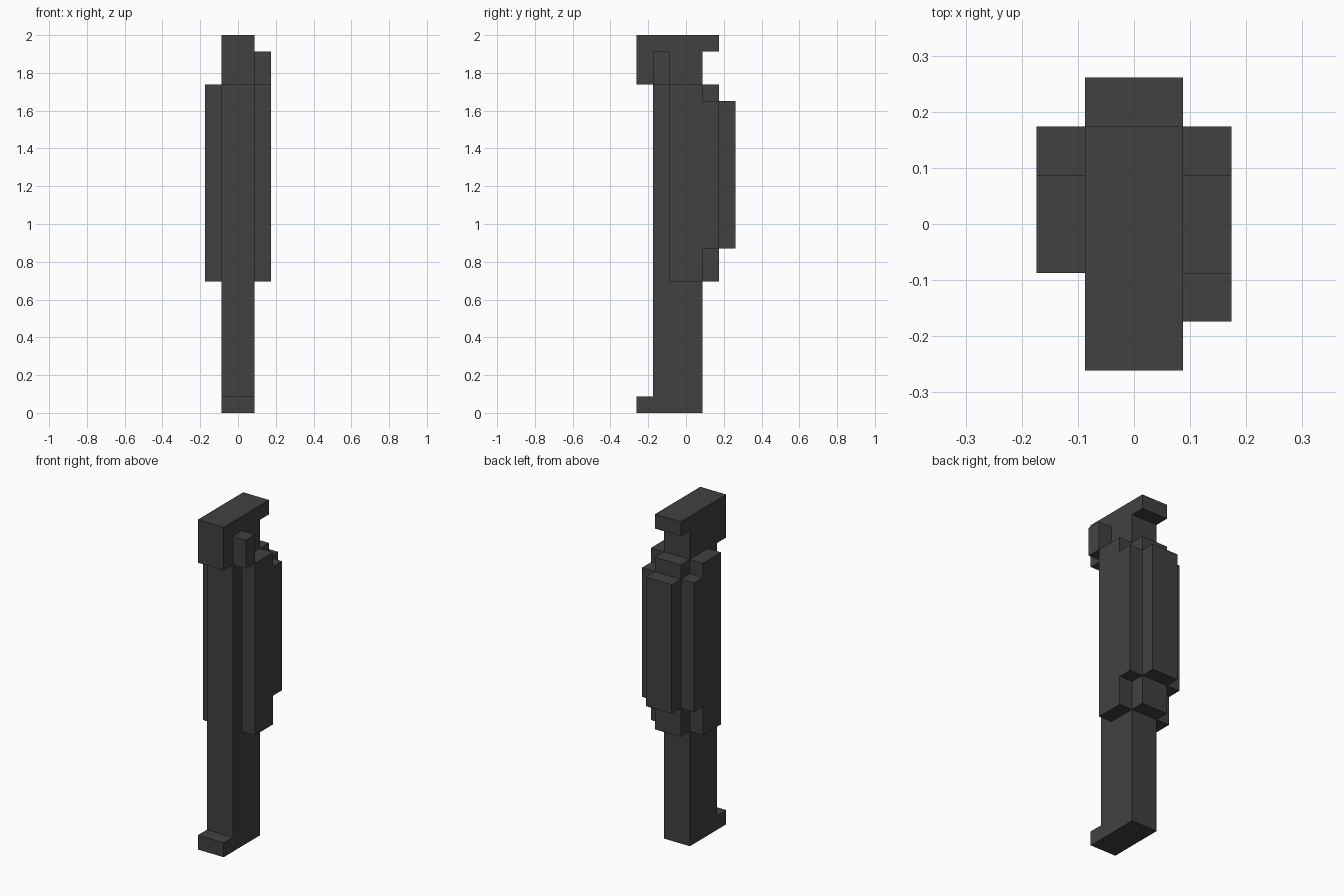
import bpy, bmesh

if "Cube" in bpy.data.objects:
    bpy.data.objects.remove(bpy.data.objects["Cube"])

U = 2 / 23  # one block

dark = bpy.data.materials.new("dark_grey")
dark.diffuse_color = (0.053, 0.053, 0.053, 1)
dark.use_nodes = True
dark.node_tree.nodes["Principled BSDF"].inputs["Base Color"].default_value = dark.diffuse_color


def slab(name, x0, x1, profile):
    """Extrude a (y, z) side profile, in blocks, from x0 to x1."""
    bm = bmesh.new()
    face = bm.faces.new([bm.verts.new((x0 * U, y * U, z * U)) for y, z in profile])
    res = bmesh.ops.extrude_face_region(bm, geom=[face])
    verts = [g for g in res["geom"] if isinstance(g, bmesh.types.BMVert)]
    bmesh.ops.translate(bm, verts=verts, vec=((x1 - x0) * U, 0, 0))
    bmesh.ops.recalc_face_normals(bm, faces=bm.faces)
    mesh = bpy.data.meshes.new(name)
    bm.to_mesh(mesh)
    bm.free()
    mesh.materials.append(dark)
    ob = bpy.data.objects.new(name, mesh)
    bpy.context.collection.objects.link(ob)
    return ob


# Central body: foot lip, shaft, top block with rear lip, stepped back
slab("central_body", -1, 1, [
    (-3, 0), (1, 0), (1, 8), (2, 8), (2, 10), (3, 10), (3, 19), (2, 19),
    (2, 20), (1, 20), (1, 22), (2, 22), (2, 23), (-3, 23), (-3, 20),
    (-2, 20), (-2, 1), (-3, 1)])

# Stepped side panels
side = [(-1, 8), (1, 8), (1, 10), (2, 10), (2, 19), (1, 19), (1, 20), (-1, 20)]
slab("left_panel", -2, -1, side)
slab("right_panel", 1, 2, side)

# Small knob beside the top block
slab("side_knob", 1, 2, [(-2, 20), (-1, 20), (-1, 22), (-2, 22)])
